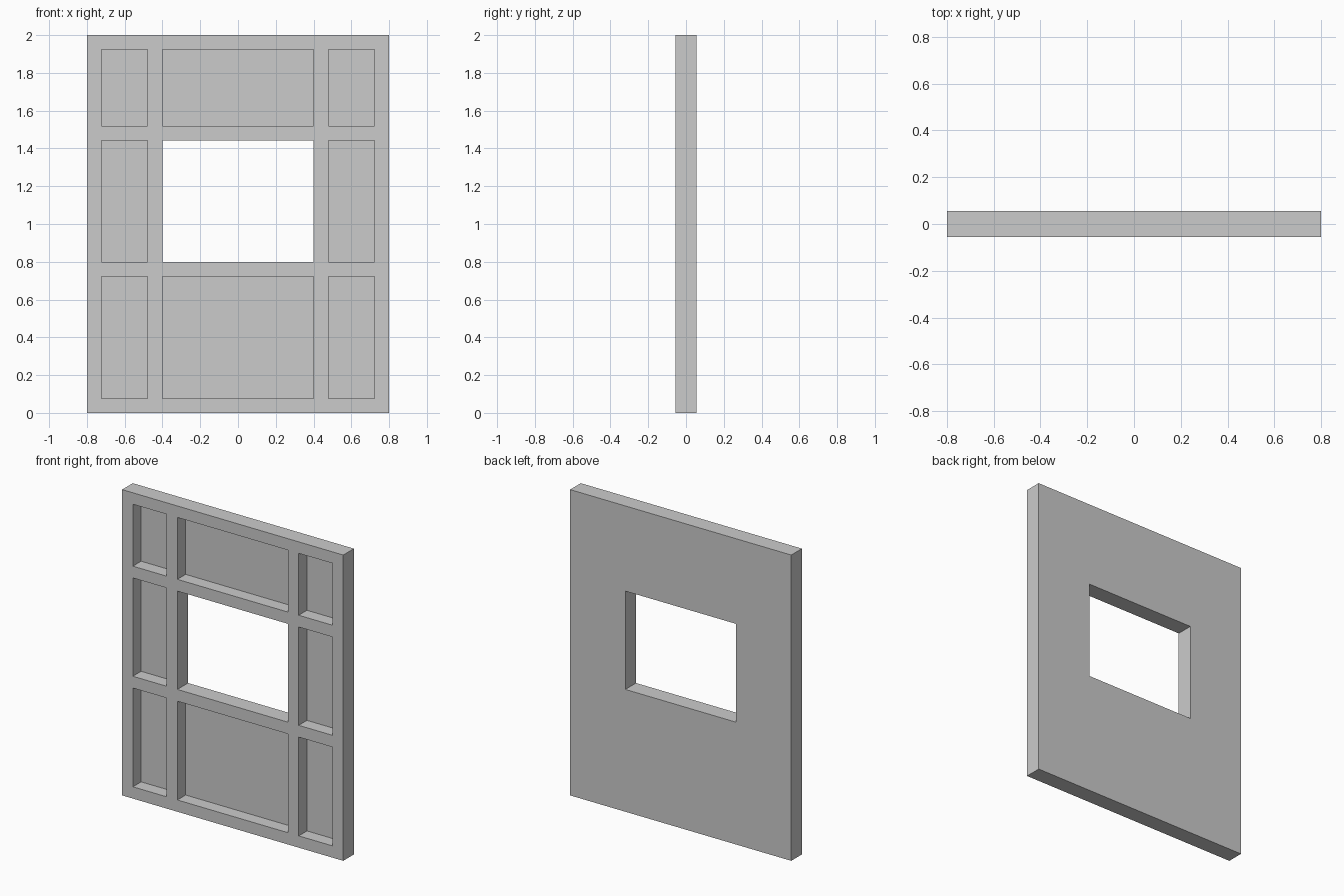
import bpy, bmesh

if "Cube" in bpy.data.objects:
    bpy.data.objects.remove(bpy.data.objects["Cube"])

HALF_DEPTH = 0.055      # panel is 0.11 thick
RECESS = 0.085          # pocket depth measured from the front

# Grid lines: odd-numbered cells are openings, even-numbered cells are frame bars
xs = [-0.8, -0.722, -0.478, -0.4, 0.4, 0.478, 0.722, 0.8]
zs = [0.0, 0.077, 0.723, 0.8, 1.443, 1.52, 1.925, 2.0]
WINDOW = (3, 3)

bm = bmesh.new()
verts = [[bm.verts.new((x, -HALF_DEPTH, z)) for z in zs] for x in xs]

# Front layout, leaving the window cell open
pockets = []
for i in range(len(xs) - 1):
    for j in range(len(zs) - 1):
        if (i, j) == WINDOW:
            continue
        face = bm.faces.new((verts[i][j], verts[i + 1][j],
                             verts[i + 1][j + 1], verts[i][j + 1]))
        if i % 2 and j % 2:
            pockets.append(face)

# Thickness: back sheet, outer edges and window jambs
solid = bmesh.ops.extrude_face_region(bm, geom=bm.faces[:], use_keep_orig=True)
back = [g for g in solid["geom"] if isinstance(g, bmesh.types.BMVert)]
bmesh.ops.translate(bm, verts=back, vec=(0, 2 * HALF_DEPTH, 0))

# Pockets sunk into the front
pockets = [f for f in bm.faces
           if all(v.co.y < 0 for v in f.verts)
           and any(abs(f.calc_center_median().x - (xs[i] + xs[i + 1]) / 2) < 1e-4
                   and abs(f.calc_center_median().z - (zs[j] + zs[j + 1]) / 2) < 1e-4
                   for i in (1, 3, 5) for j in (1, 3, 5) if (i, j) != WINDOW)]
sunk = bmesh.ops.extrude_discrete_faces(bm, faces=pockets)["faces"]
bmesh.ops.translate(bm, verts=list({v for f in sunk for v in f.verts}),
                    vec=(0, RECESS, 0))
bmesh.ops.recalc_face_normals(bm, faces=bm.faces[:])

mesh = bpy.data.meshes.new("window_wall_panel")
bm.to_mesh(mesh)
bm.free()
panel = bpy.data.objects.new("window_wall_panel", mesh)
bpy.context.collection.objects.link(panel)
